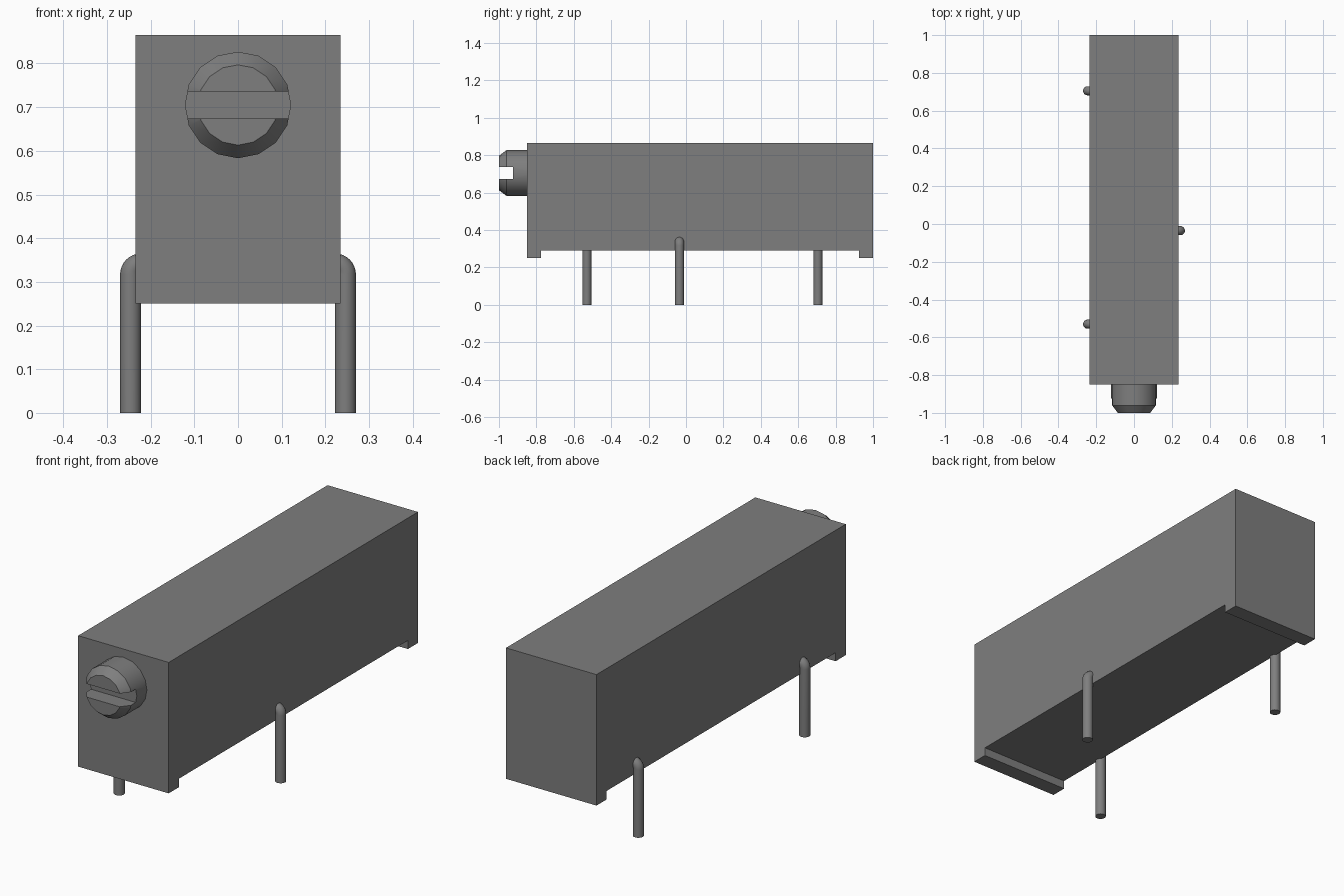
import bpy, bmesh, math
from mathutils import Matrix

cube = bpy.data.objects.get("Cube")
if cube:
    bpy.data.objects.remove(cube, do_unlink=True)

grey = bpy.data.materials.new("dark grey")
grey.use_nodes = True
colour = (0.21, 0.21, 0.21, 1)
grey.diffuse_color = colour
grey.node_tree.nodes["Principled BSDF"].inputs["Base Color"].default_value = colour


def add_object(name, data):
    obj = bpy.data.objects.new(name, data)
    bpy.context.collection.objects.link(obj)
    data.materials.append(grey)
    return obj


def from_bmesh(name, bm):
    bmesh.ops.recalc_face_normals(bm, faces=bm.faces)
    mesh = bpy.data.meshes.new(name)
    bm.to_mesh(mesh)
    bm.free()
    return add_object(name, mesh)


def activate(obj):
    bpy.ops.object.select_all(action='DESELECT')
    obj.select_set(True)
    bpy.context.view_layer.objects.active = obj


def smooth(obj):
    activate(obj)
    bpy.ops.object.shade_smooth_by_angle(angle=math.radians(30))


# Housing: side profile (y, z) with a standoff foot at each end, extruded across x
HALF_W = 0.235
profile = [(-0.85, 0.25), (-0.775, 0.25), (-0.775, 0.29), (0.925, 0.29),
           (0.925, 0.25), (1.0, 0.25), (1.0, 0.865), (-0.85, 0.865)]
bm = bmesh.new()
side = bm.faces.new([bm.verts.new((-HALF_W, y, z)) for y, z in profile])
ext = bmesh.ops.extrude_face_region(bm, geom=[side])
bmesh.ops.translate(bm, vec=(2 * HALF_W, 0, 0),
                    verts=[v for v in ext["geom"] if isinstance(v, bmesh.types.BMVert)])
from_bmesh("housing", bm)

# Adjustment screw: 16-sided rings along y, chamfered at the front
SIDES, SCREW_Z = 16, 0.705
bm = bmesh.new()
rings = []
for y, r in [(-0.82, 0.122), (-0.96, 0.122), (-1.0, 0.092)]:
    angles = [2 * math.pi * i / SIDES for i in range(SIDES)]
    rings.append([bm.verts.new((r * math.cos(a), y, SCREW_Z + r * math.sin(a)))
                  for a in angles])
for a, b in zip(rings, rings[1:]):
    for i in range(SIDES):
        j = (i + 1) % SIDES
        bm.faces.new((a[i], a[j], b[j], b[i]))
bm.faces.new(rings[0])
bm.faces.new(rings[-1])
screw = from_bmesh("adjustment_screw", bm)

# Screwdriver slot cut across the screw head
bm = bmesh.new()
bmesh.ops.create_cube(bm, size=1, matrix=Matrix.Translation((0, -0.985, SCREW_Z))
                      @ Matrix.Diagonal((0.4, 0.12, 0.062, 1)))
cutter = from_bmesh("slot_cutter", bm)
cutter.hide_render = True
activate(screw)
mod = screw.modifiers.new("slot", 'BOOLEAN')
mod.operation = 'DIFFERENCE'
mod.solver = 'EXACT'
mod.object = cutter
bpy.ops.object.modifier_apply(modifier=mod.name)
bpy.data.objects.remove(cutter, do_unlink=True)
smooth(screw)


# Pins: round wire rising beside the housing and bending into its side
def pin(name, sign, y):
    r, bend_x, bend_z = 0.024, 0.222, 0.317
    path = [(bend_x + r, 0.0)]
    for i in range(9):
        a = math.pi / 2 * i / 8
        path.append((bend_x + r * math.cos(a), bend_z + r * math.sin(a)))
    path.append((0.16, bend_z + r))
    curve = bpy.data.curves.new(name, 'CURVE')
    curve.dimensions = '3D'
    curve.bevel_depth = r
    curve.bevel_resolution = 6
    curve.use_fill_caps = True
    spline = curve.splines.new('POLY')
    spline.points.add(len(path) - 1)
    for p, (x, z) in zip(spline.points, path):
        p.co = (sign * x, y, z, 1)
    obj = add_object(name, curve)
    activate(obj)
    bpy.ops.object.convert(target='MESH')
    smooth(bpy.context.view_layer.objects.active)


pin("front_right_pin", -1, -0.53)
pin("middle_left_pin", 1, -0.035)
pin("back_right_pin", -1, 0.705)
